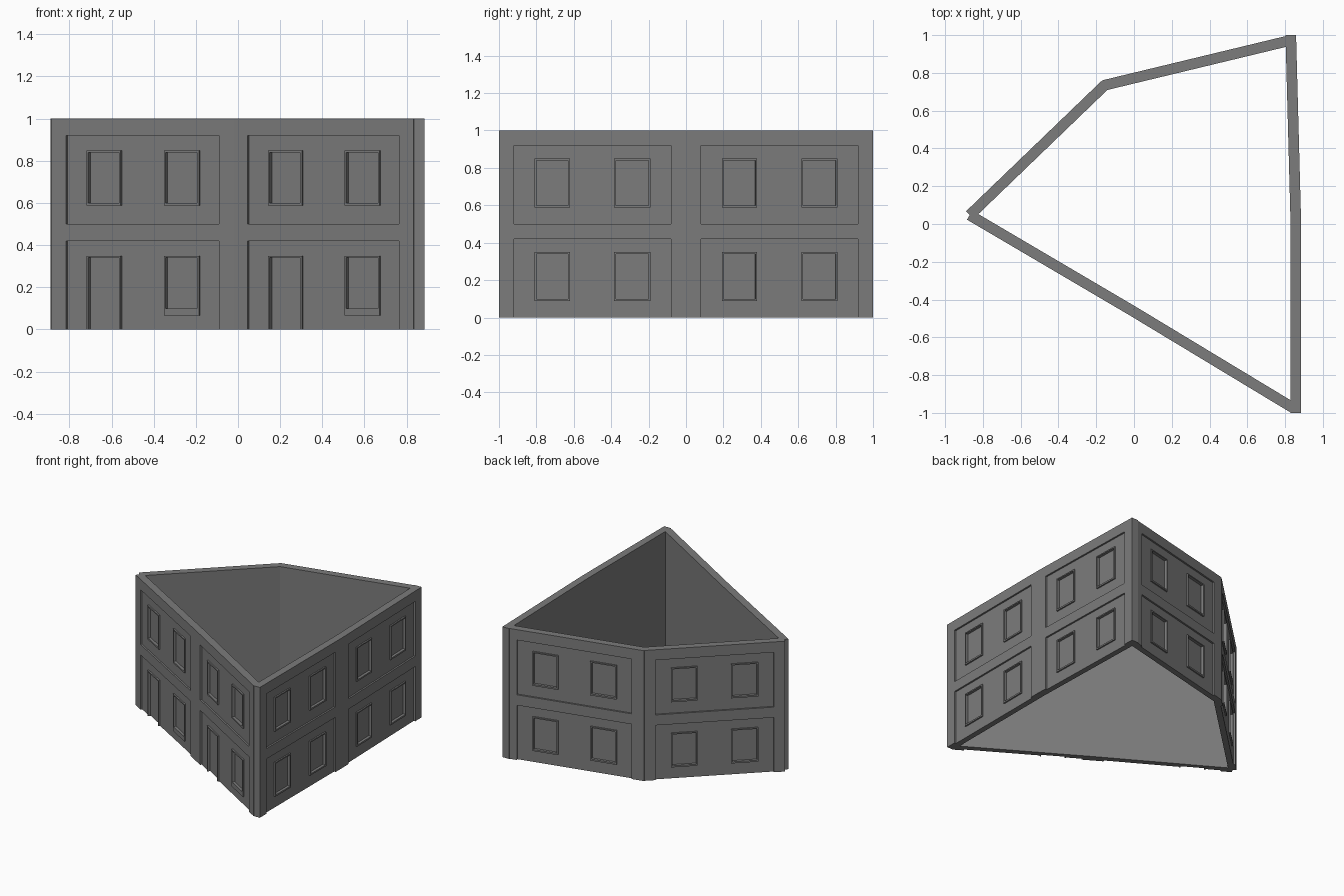
import bpy, bmesh, math
from mathutils import Matrix, Vector

cube = bpy.data.objects.get("Cube")
if cube:
    bpy.data.objects.remove(cube, do_unlink=True)

stone = bpy.data.materials.new("grey_stone")
stone.use_nodes = True
grey = (0.2, 0.2, 0.2, 1)
stone.diffuse_color = grey
stone.node_tree.nodes["Principled BSDF"].inputs["Base Color"].default_value = grey

HALF = 0.028      # half of the wall thickness
PANEL = 0.013     # depth of the panel recess
PANE = 0.023      # depth of the doors and windows
PROUD = 0.002     # frame front, measured in from the wall face
BAR = 0.009       # frame bar width


def add_box(bm, x0, x1, y0, y1, z0, z1):
    size = Vector((x1 - x0, y1 - y0, z1 - z0))
    mid = Vector((x0 + x1, y0 + y1, z0 + z1)) / 2
    bmesh.ops.create_cube(bm, size=1, matrix=Matrix.Translation(mid) @ Matrix.Diagonal(size).to_4x4())


def make_object(name, boxes, matrix):
    bm = bmesh.new()
    for b in boxes:
        add_box(bm, *b)
    mesh = bpy.data.meshes.new(name)
    bm.to_mesh(mesh)
    bm.free()
    mesh.materials.append(stone)
    obj = bpy.data.objects.new(name, mesh)
    obj.matrix_world = matrix
    bpy.context.collection.objects.link(obj)
    return obj


def carve(obj, boxes, matrix):
    cutter = make_object("cutter", boxes, matrix)
    cutter.hide_render = True
    mod = obj.modifiers.new("carve", "BOOLEAN")
    mod.operation, mod.solver, mod.object = "DIFFERENCE", "EXACT", cutter
    bpy.context.view_layer.update()
    done = bpy.data.meshes.new_from_object(obj.evaluated_get(bpy.context.evaluated_depsgraph_get()))
    obj.modifiers.clear()
    obj.data = done
    bpy.data.objects.remove(cutter, do_unlink=True)


def wall_bay(name, start, end, has_door):
    a, b = Vector(start), Vector(end)
    length = (b - a).length
    angle = math.atan2(b.y - a.y, b.x - a.x)
    matrix = Matrix.Translation((a.x, a.y, 0)) @ Matrix.Rotation(angle, 4, "Z")
    wall = make_object(name + "_wall", [(0, length, -HALF, HALF, 0, 1)], matrix)

    # recessed panel on each storey
    carve(wall, [(0.08, length - 0.08, -0.1, PANEL - HALF, z0, z1)
                 for z0, z1 in ((-0.1, 0.42), (0.5, 0.92))], matrix)

    # deeper openings with raised frames
    holes, frames = [], []
    for floor in (0, 0.5):
        for u0, u1 in ((0.2, 0.37), (0.625, 0.8)):
            u0, u1 = u0 * length, u1 * length
            door = has_door and floor == 0 and u0 < 0.5
            low, high = (0 if door else floor + 0.1), floor + 0.34
            holes.append((u0, u1, -0.1, PANE - HALF, low - 0.1 * door, high))
            sill = 0.035 if has_door and floor == 0 else 0.012
            depth = (PROUD - HALF, PANE - HALF + 0.005)
            frames += [(u0 - BAR, u0, *depth, low, high),
                       (u1, u1 + BAR, *depth, low, high),
                       (u0 - BAR, u1 + BAR, *depth, high, high + BAR)]
            if not door:
                frames.append((u0 - BAR, u1 + BAR, *depth, low - sill, low))
    carve(wall, holes, matrix)
    make_object(name + "_frames", frames, matrix)


west, front_mid, front_end = (-0.87, 0.047), (-0.008, -0.46), (0.848, -0.977)
side_start, side_mid, side_end = (0.857, -1), (0.857, 0), (0.83, 1)
back_start, back_corner = (0.832, 0.973), (-0.155, 0.735)

wall_bay("front_right", west, front_mid, True)
wall_bay("front_left", front_mid, front_end, True)
wall_bay("side_front", side_start, side_mid, False)
wall_bay("side_back", side_mid, side_end, False)
wall_bay("back_left", back_start, back_corner, False)
wall_bay("back_right", back_corner, west, False)

# narrow post closing the outer back corner
post_angle = math.radians(-151)
post = Matrix.Translation((*back_corner, 0)) @ Matrix.Rotation(post_angle, 4, "Z")
make_object("corner_post", [(-0.007, 0.007, -HALF + 0.001, 0, 0, 1)], post)
